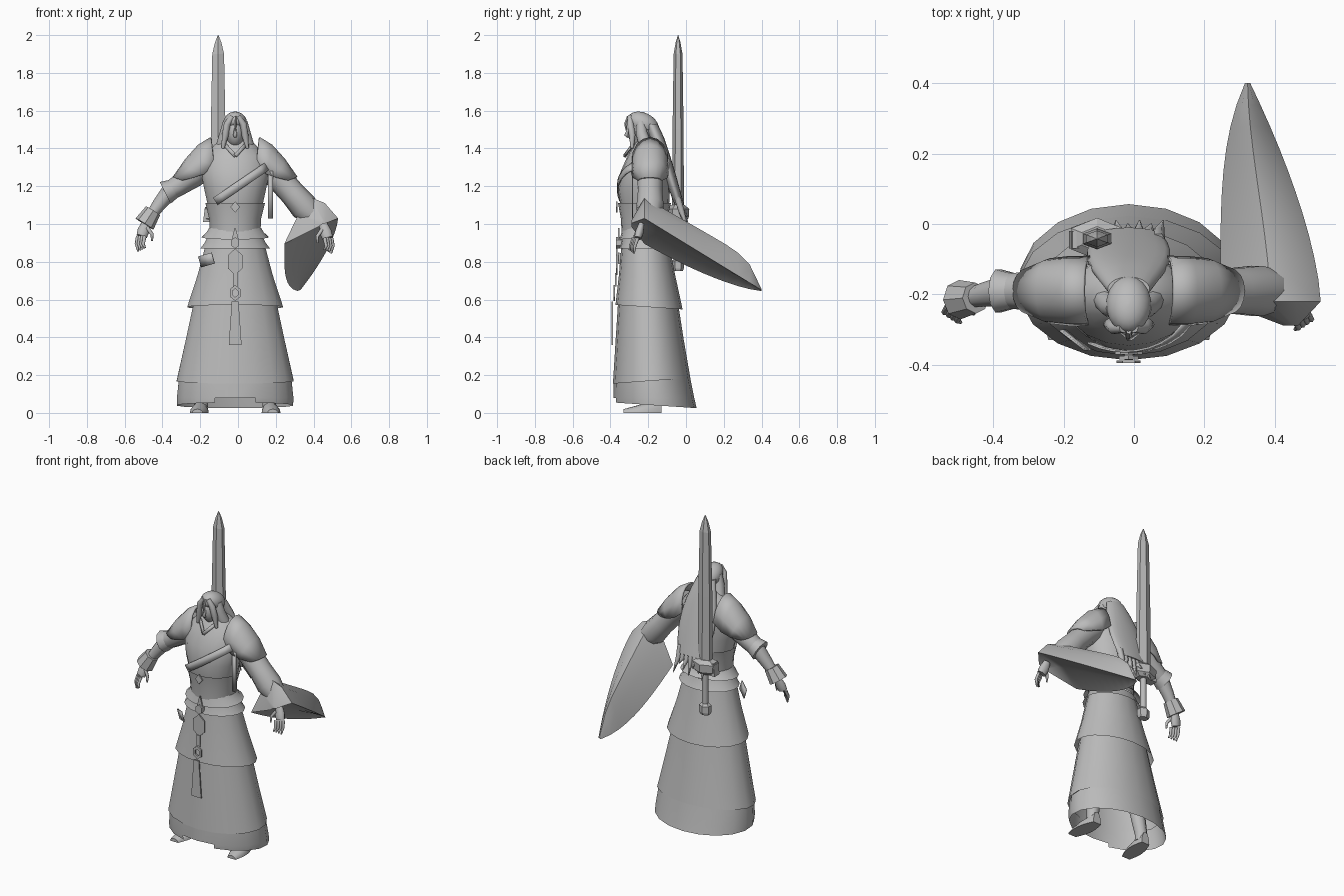
import bpy, bmesh, math
from math import sin, cos, pi
from mathutils import Vector

if "Cube" in bpy.data.objects:
    bpy.data.objects.remove(bpy.data.objects["Cube"], do_unlink=True)

grey = bpy.data.materials.new("plain_grey")
grey.use_nodes = True
shade = (.5, .5, .5, 1)
grey.diffuse_color = shade
grey.node_tree.nodes["Principled BSDF"].inputs["Base Color"].default_value = shade

CENTRE = -.015  # x of the body's centre line
ARM_Y = -.19    # depth of the shoulders and upper arms
SIDES = (("right", -1), ("left", 1))


def loft(name, rings, closed=True, caps=False, smooth=40, thick=0, drop=None):
    """Skin a list of equal-length point rings; drop removes faces by centre."""
    bm = bmesh.new()
    rows = [[bm.verts.new(p) for p in ring] for ring in rings]
    count = len(rows[0])
    for a, b in zip(rows, rows[1:]):
        for i in range(count if closed else count - 1):
            j = (i + 1) % count
            bm.faces.new((a[i], a[j], b[j], b[i]))
    if caps:
        bm.faces.new(rows[0][::-1])
        bm.faces.new(rows[-1])
    if drop:
        doomed = [f for f in bm.faces if drop(f.calc_center_median())]
        bmesh.ops.delete(bm, geom=doomed, context='FACES')
    bmesh.ops.recalc_face_normals(bm, faces=bm.faces[:])
    mesh = bpy.data.meshes.new(name)
    bm.to_mesh(mesh)
    bm.free()
    mesh.materials.append(grey)
    part = bpy.data.objects.new(name, mesh)
    bpy.context.collection.objects.link(part)
    if thick:
        part.modifiers.new("thickness", 'SOLIDIFY').thickness = thick
    bpy.ops.object.select_all(action='DESELECT')
    part.select_set(True)
    bpy.context.view_layer.objects.active = part
    if smooth:
        bpy.ops.object.shade_smooth_by_angle(angle=math.radians(smooth))


def oval(z, half, front, back, tilt=0, count=18):
    """Level ellipse about the centre line; tilt raises its front edge."""
    middle, depth = (front + back) / 2, (back - front) / 2
    angles = [2 * pi * (i + .5) / count for i in range(count)]
    return [(CENTRE + half * cos(a), middle + depth * sin(a), z - tilt * sin(a)) for a in angles]


def tube(name, *path, sides=10, flat=1, smooth=65):
    """Round bar through (x, y, z, radius) points."""
    points = [Vector(p[:3]) for p in path]
    rings = []
    for i, p in enumerate(points):
        along = points[min(i + 1, len(points) - 1)] - points[max(i - 1, 0)]
        across = along.cross(Vector((0, 1, .01))).normalized()
        over = across.cross(along.normalized()) * flat
        turns = [2 * pi * k / sides for k in range(sides)]
        rings.append([p + (across * cos(a) + over * sin(a)) * path[i][3] for a in turns])
    loft(name, rings, caps=True, smooth=smooth)


def arm(name, *path):
    """Tube through (x, z, radius) points at arm depth."""
    tube(name, *[(x, ARM_Y, z, radius) for x, z, radius in path])


def ribbon(name, width, *path):
    """Flat strip that faces the front."""
    points = [Vector(p) for p in path]
    along = (points[-1] - points[0]).normalized()
    edge = along.cross(Vector((0, 1, 0))).normalized() * width / 2
    loft(name, [[p - edge, p + edge] for p in points], closed=False, thick=.006)


def polygon(width, height, z, count=6):
    turns = [2 * pi * k / count for k in range(count)]
    return [(width * sin(a), z + height * cos(a)) for a in turns]


def trapezoid(low, high, low_half, high_half):
    return [(-low_half, low), (low_half, low), (high_half, high), (-high_half, high)]


def plate(name, outline, front, thickness=.008, x=CENTRE):
    """Upright plate from an x, z outline."""
    depths = (front, front + thickness)
    loft(name, [[(x + dx, y, z) for dx, z in outline] for y in depths], caps=True, smooth=0)


# Robe skirt: every tier follows one cone and flares at its lower edge
def skirt_oval(z, flare=0, tilt=0):
    return oval(z, .345 - .21 * z + flare, -.395 + .06 * z - .4 * flare,
                .045 - .15 * z + .7 * abs(flare), tilt)


def front_notch(c):
    return c.z < .08 and c.y < -.25 and abs(c.x - CENTRE) < .13


loft("robe_hem", [skirt_oval(.04, -.025, .015), skirt_oval(.08, -.015), skirt_oval(.18, -.005, -.01)],
     drop=front_notch)
for name, low, high, flare, tilt in (("skirt_lower", .17, .6, .005, -.015),
                                     ("skirt_upper", .56, .9, .03, .012),
                                     ("peplum_lower", .87, .93, .025, 0),
                                     ("peplum_upper", .93, .98, .03, -.012)):
    middle = (low + high) / 2
    loft(name, [skirt_oval(low, flare, tilt), skirt_oval(middle, flare / 3), skirt_oval(high)])

# Waist sash, torso and collar
loft("waist_sash", [oval(.94, .135, -.34, -.1), oval(1.03, .14, -.345, -.1),
                    oval(1.11, .16, -.36, -.08)])
loft("torso", [oval(1.09, .145, -.345, -.09), oval(1.18, .165, -.36, -.085),
               oval(1.28, .185, -.345, -.085), oval(1.36, .165, -.31, -.09),
               oval(1.42, .11, -.275, -.12), oval(1.46, .055, -.25, -.14)], caps=True)
loft("collar", [oval(1.37, .085, -.305, -.11, -.02), oval(1.44, .06, -.265, -.13, -.03)],
     thick=.008)

# Chest bands
for side, s in SIDES:
    ribbon(side + "_lapel", .02, (CENTRE + s * .055, -.28, 1.42), (CENTRE, -.325, 1.36))
strap = []
for t in (k / 8 for k in range(9)):
    x = -.12 + .28 * t
    strap.append((x, -.22 - .145 * (1 - ((x - CENTRE) / .19) ** 2) ** .5, 1.12 + .19 * t))
ribbon("chest_strap", .045, *strap)
ribbon("hanging_tag", .026, (.172, -.28, 1.28), (.172, -.28, 1.03))
ribbon("hip_flap", .06, (-.2, -.3, .8), (-.13, -.355, .82))

# Belt pendant: clasp, knot, hexagon, ring and long tail
plate("clasp", polygon(.025, .03, 1.09, 4), -.37)
plate("belt_knot", polygon(.024, .03, .9), -.37, .04)
plate("belt_spike", trapezoid(.92, .98, .018, .002), -.36)
plate("pendant_plate", polygon(.045, .07, .8), -.37)
plate("pendant_link", trapezoid(.67, .74, .012, .012), -.375)
ring_edges = [polygon(.75 * r, r, .635) for r in (.022, .042)]
loft("pendant_ring", [[(CENTRE + x, -.385, z) for x, z in edge] for edge in ring_edges],
     thick=.01, smooth=0)
plate("pendant_tail", trapezoid(.36, .59, .034, .018), -.395)

# Shoulder guards: arches that drop and narrow outwards
for side, s in SIDES:
    arches = []
    for t in (0, .33, .67, 1):
        top = Vector((s * (.13 + .2 * t), 0, 1.46 - .21 * t ** 1.5))
        base = Vector((s * (.11 + .17 * t), 0, 1.31 - .08 * t ** .5))
        half = .1 - .035 * t ** 4
        arches.append([base.lerp(top, abs(sin(a)) ** .8) + Vector((CENTRE, ARM_Y - half * cos(a), 0))
                       for a in (pi * k / 8 for k in range(9))])
    loft(side + "_shoulder_guard", arches, closed=False, thick=.012)

# Right arm with elbow cuff and bracer
arm("right_upper_sleeve", (-.14, 1.34, .075), (-.24, 1.26, .07), (-.32, 1.2, .055), (-.37, 1.17, .05))
arm("elbow_cuff", (-.335, 1.19, .05), (-.385, 1.165, .064))
wrist = Vector((-.485, -.215, 1.01))
tube("right_forearm", (-.36, ARM_Y, 1.175, .045), (-.42, -.2, 1.1, .036), (*wrist, .025))
tube("right_bracer", (-.45, -.21, 1.07, .044), (-.495, -.215, 1, .056), sides=8, smooth=0)

# Wide left sleeve: upper tube and a long bag that tapers backwards
arm("left_upper_sleeve", (.11, 1.34, .075), (.21, 1.25, .07), (.29, 1.16, .068), (.35, 1.09, .075),
    (.41, 1.03, .055))
bag = []
for t in (k / 10 for k in range(11)):
    y = -.22 + .62 * t
    outer = Vector((.53 - .2 * t ** 1.5, y, 1.03 - .38 * t))
    inner = Vector((.245 + .07 * t ** 4, y, .645 + .25 * (1 - t) ** 1.4))
    ridge = Vector(((outer.x + inner.x) / 2, y, 1.14 - .355 * t - .13 * t ** 12))
    fold = Vector((0, 0, .15 * (ridge.z - (outer.z + inner.z) / 2)))
    bag.append([outer, (outer + ridge) / 2 + fold, ridge, (ridge + inner) / 2 + fold,
                inner, (outer + inner) / 2 + fold])
mouth = Vector((.455, -.3, 1))
loft("left_sleeve_bag", [[mouth.lerp(p, .15) for p in bag[0]]] + bag, caps=True, smooth=50)

# Hands: palm, four fingers and thumb
for (side, s), start in zip(SIDES, (wrist, Vector((.45, -.235, 1)))):
    palm = start + Vector((s * .025, -.02, -.075))
    tube(side + "_palm", (*start, .022), (*start.lerp(palm, .6), .032), (*palm, .028), flat=.7)
    for k in range(4):
        root = palm + Vector((s * (.02 - .012 * k), -.008 * k, 0))
        knuckle = root + Vector((s * .008, -.015, -.04))
        tip = root + Vector((-s * .002, -.02, -.08 + .006 * k))
        tube(side + "_finger", (*root, .01), (*knuckle, .009), (*tip, .005), sides=6)
    thumb = start + Vector((-s * .005, -.02, -.03))
    bend, tip = thumb + Vector((-s * .025, -.015, -.035)), thumb + Vector((-s * .025, -.02, -.07))
    tube(side + "_thumb", (*thumb, .011), (*bend, .009), (*tip, .005), sides=6)

# Legs and rounded feet
for side, s in SIDES:
    x = CENTRE + s * .18
    tube(side + "_leg", (CENTRE + s * .09, -.2, .75, .075), (CENTRE + s * .14, -.2, .4, .055),
         (x, -.17, .08, .036), (x, -.17, .03, .036))
    soles = []
    for t in (0, .1, .3, .5, .7, .9, 1):
        half, height = .028 + .022 * sin(pi * t), .075 - .055 * t
        soles.append([(x + s * .02 * t + half * cos(a), -.13 - .2 * t, height * sin(a))
                      for a in (pi * k / 8 for k in range(9))])
    loft(side + "_foot", soles, caps=True, smooth=50)


# Head and hair cap as stacked ovals
def dome(name, z, half, height, front, back, start, tilt=0):
    middle, depth = (front + back) / 2, (back - front) / 2
    rings = []
    for k in range(9):
        a = start + (pi / 2 - .05 - start) * k / 8
        r = cos(a)
        rings.append(oval(z + height * sin(a), half * r, middle - depth * r, middle + depth * r, tilt * r))
    loft(name, rings, caps=True, smooth=60)


loft("neck", [oval(1.38, .045, -.26, -.17), oval(1.48, .04, -.265, -.18)])
dome("head", 1.49, .052, .085, -.31, -.17, -1.4)
tube("nose", (CENTRE, -.305, 1.505, .006), (CENTRE, -.318, 1.47, .011), (CENTRE, -.305, 1.46, .007), sides=6)
dome("hair_cap", 1.53, .064, .062, -.31, -.145, -.4, .02)

# Locks beside the face
for side, s in SIDES:
    tube(side + "_front_lock", (CENTRE + s * .015, -.295, 1.57, .014), (CENTRE + s * .042, -.295, 1.53, .018),
         (CENTRE + s * .052, -.285, 1.47, .018), (CENTRE + s * .065, -.285, 1.4, .008))
    tube(side + "_side_lock", (CENTRE + s * .04, -.24, 1.54, .025),
         (CENTRE + s * .05, -.235, 1.48, .032), (CENTRE + s * .07, -.21, 1.4, .035))
tube("loose_fringe", (CENTRE, -.305, 1.57, .008), (CENTRE, -.32, 1.53, .008), (CENTRE, -.315, 1.49, .003), sides=5)

# Hair falling down the back into ragged strands
loft("hair_back", [oval(1.53 - .43 * t, .06 + .06 * sin(2.5 * t), -.22 + .16 * t, -.15 + .14 * t ** .8)
                   for t in (k / 6 for k in range(7))], caps=True, smooth=60)
for k in range(-3, 4):
    x = CENTRE + .028 * k
    tube("hair_strand", (x, -.045, 1.14, .02), (x, -.025, 1.07, .018),
         (x * 1.2, .01 * (k % 2), .98 + .03 * (k % 3), .002), sides=6)

# Sword carried point up behind the back
SWORD_X, SWORD_Y = -.105, -.042


def sword_part(name, depth, *levels):
    """Six-sided bar from (z, half width) levels; depth is its thickness ratio."""
    section = polygon(1, depth, 0)
    loft(name, [[(SWORD_X + half * dx, SWORD_Y + half * dy, z) for dx, dy in section]
                for z, half in levels], caps=True, smooth=0)


sword_part("blade", .65, (1.06, .048), (1.5, .045), (1.9, .036), (1.96, .02), (2, .002))
sword_part("guard", .7, (1.01, .05), (1.03, .08), (1.08, .085), (1.1, .05))
plate("guard_wing", trapezoid(1.01, 1.09, .03, .02), -.07, .05, x=-.155)
tube("grip", (SWORD_X, SWORD_Y, 1.02, .018), (SWORD_X, SWORD_Y, .8, .018))
sword_part("pommel", .8, (.75, .032), (.765, .038), (.805, .038), (.82, .022))
